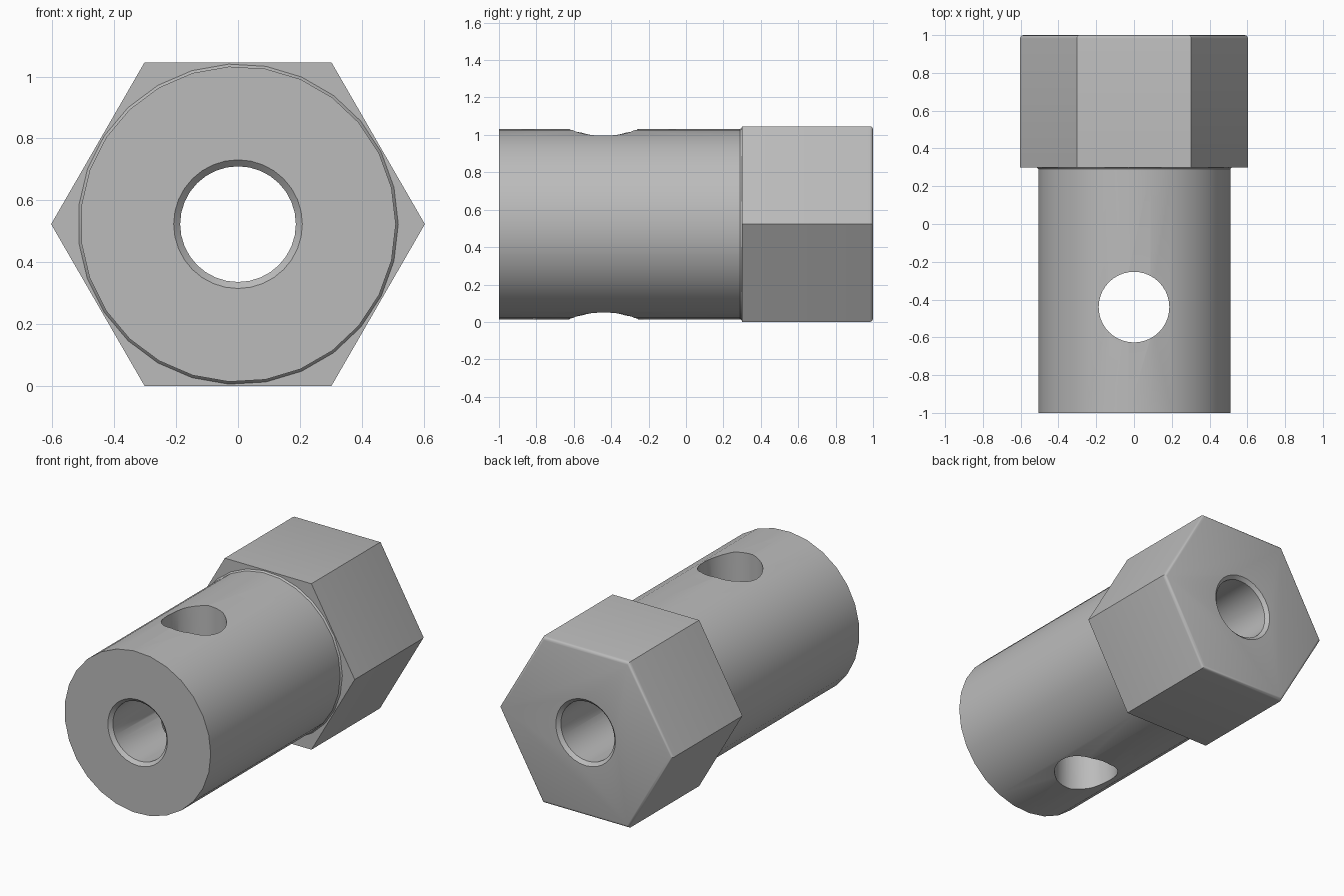
import bpy, bmesh, math

cube = bpy.data.objects.get("Cube")
if cube:
    bpy.data.objects.remove(cube, do_unlink=True)

AXIS_Z = 0.523      # height of the long axis
BORE = 0.187        # bore and cross hole radius

steel = bpy.data.materials.new("steel_grey")
steel.use_nodes = True
colour = (0.5, 0.5, 0.5, 1)
steel.diffuse_color = colour
steel.node_tree.nodes["Principled BSDF"].inputs["Base Color"].default_value = colour


def lathe(name, profile, sides):
    """Solid turned about the long axis from (radius, y) points."""
    bm = bmesh.new()
    rings = []
    for r, y in profile:
        angles = [math.tau * i / sides for i in range(sides)]
        rings.append([bm.verts.new((r * math.cos(a), y, AXIS_Z + r * math.sin(a)))
                      for a in angles])
    for a, b in zip(rings, rings[1:]):
        for i in range(sides):
            j = (i + 1) % sides
            bm.faces.new((a[i], a[j], b[j], b[i]))
    bm.faces.new(rings[0])
    bm.faces.new(rings[-1])
    bmesh.ops.recalc_face_normals(bm, faces=bm.faces)
    mesh = bpy.data.meshes.new(name)
    bm.to_mesh(mesh)
    bm.free()
    mesh.materials.append(steel)
    obj = bpy.data.objects.new(name, mesh)
    bpy.context.collection.objects.link(obj)
    return obj


def combine(target, tool, operation):
    """Apply a boolean and remove the helper."""
    bpy.context.view_layer.objects.active = target
    mod = target.modifiers.new(operation, 'BOOLEAN')
    mod.operation = operation
    mod.solver = 'EXACT'
    mod.object = tool
    bpy.ops.object.modifier_apply(modifier=mod.name)
    bpy.data.objects.remove(tool, do_unlink=True)


# Hexagonal head with rounded rear rim
body = lathe("hex_coupling", [(0.604, 0.3), (0.604, 1.0)], 6)
bm = bmesh.new()
bm.from_mesh(body.data)
rim = [e for e in bm.edges if all(v.co.y > 0.9 for v in e.verts)]
bmesh.ops.bevel(bm, geom=rim, offset=0.018, segments=3, profile=0.5, affect='EDGES')
bm.to_mesh(body.data)
bm.free()

# Round shank with a tiny fillet against the head
shank = lathe("shank", [(0.51, -1.0), (0.51, 0.29), (0.518, 0.3), (0.518, 0.5)], 27)
combine(body, shank, 'UNION')

# Long bore, chamfered at both ends
wide = BORE + 0.021
bore = lathe("bore_cutter", [(wide, -1.1), (wide, -1.0), (BORE, -0.98),
                             (BORE, 0.98), (wide, 1.0), (wide, 1.1)], 32)
combine(body, bore, 'DIFFERENCE')

# Vertical cross hole
bpy.ops.mesh.primitive_cylinder_add(vertices=40, radius=BORE, depth=2,
                                    location=(0, -0.44, AXIS_Z))
cross = bpy.context.object
cross.name = "cross_hole_cutter"
cross.data.materials.append(steel)
combine(body, cross, 'DIFFERENCE')

# Smooth curved walls, crisp edges
bpy.ops.object.select_all(action='DESELECT')
body.select_set(True)
bpy.context.view_layer.objects.active = body
bpy.ops.object.shade_smooth_by_angle(angle=math.radians(32))
